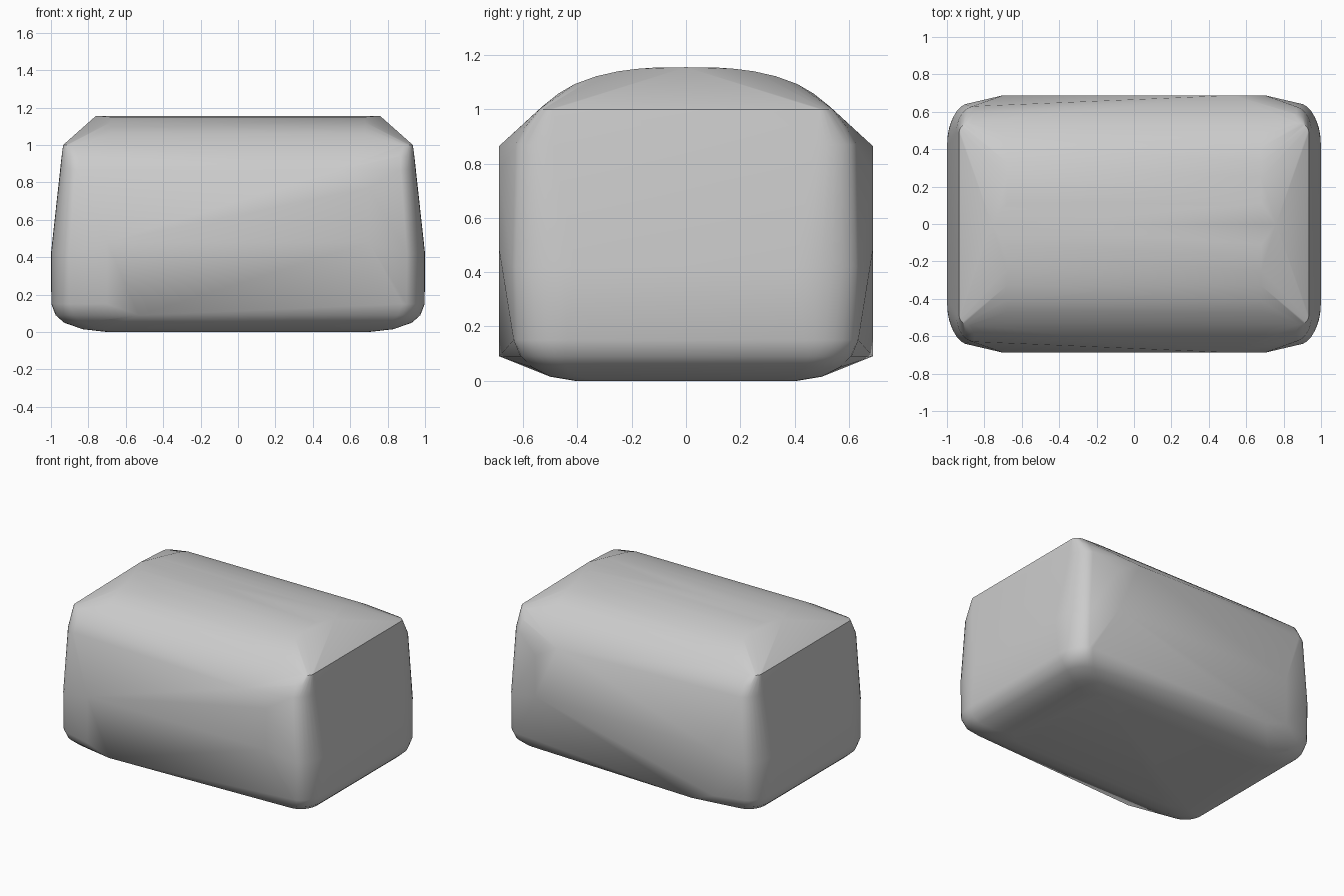
import bpy, bmesh, math

cube = bpy.data.objects.get("Cube")
if cube:
    bpy.data.objects.remove(cube, do_unlink=True)

grey = bpy.data.materials.new("plain grey")
grey.use_nodes = True
colour = (0.6, 0.6, 0.6, 1)
grey.diffuse_color = colour
grey.node_tree.nodes["Principled BSDF"].inputs["Base Color"].default_value = colour

points = []


def mirrored(x, y, z):
    """Add a point in all four quadrants of the plan."""
    for sx in (-1, 1):
        for sy in (-1, 1):
            points.append((sx * x, sy * y, z))


def ring(z, hx, hy, rx, ry, steps=8):
    """Add a rounded rectangle at height z."""
    for i in range(steps + 1):
        a = math.pi / 2 * i / steps
        mirrored(hx - rx + rx * math.cos(a), hy - ry + ry * math.sin(a), z)


# Rounded underside and walls
ring(0.0, 0.70, 0.41, 0.10, 0.08)
ring(0.015, 0.83, 0.50, 0.12, 0.10)
ring(0.05, 0.93, 0.57, 0.12, 0.13)
ring(0.09, 0.975, 0.61, 0.12, 0.16)
ring(0.15, 0.998, 0.635, 0.12, 0.20)
ring(0.42, 1.0, 0.645, 0.12, 0.24)
ring(0.87, 0.95, 0.63, 0.10, 0.14)
ring(0.94, 0.943, 0.59, 0.09, 0.11)
ring(1.0, 0.935, 0.54, 0.06, 0.05)

# Arched roof with a peak at each end
for y, z in ((0.11, 1.154), (0.18, 1.149), (0.25, 1.14), (0.33, 1.122),
             (0.41, 1.093), (0.47, 1.058), (0.53, 1.01)):
    mirrored(0.68, y, z)
mirrored(0.76, 0, 1.155)

# Bulging front and back panels, cut off at two opposite corners
for side in (-1, 1):
    for x, z in ((0.53, 0.865), (0.70, 0.77), (0.70, 0.48),
                 (-0.53, 0.09), (-0.70, 0.15), (-0.70, 0.48)):
        points.append((x, side * 0.688, z))

bm = bmesh.new()
for p in points:
    bm.verts.new(p)
bmesh.ops.remove_doubles(bm, verts=bm.verts, dist=0.001)
hull = bmesh.ops.convex_hull(bm, input=bm.verts)
loose = {g for g in hull["geom_interior"] + hull["geom_unused"]
         if isinstance(g, bmesh.types.BMVert)}
bmesh.ops.delete(bm, geom=list(loose), context="VERTS")
bmesh.ops.recalc_face_normals(bm, faces=bm.faces)
mesh = bpy.data.meshes.new("rounded_block")
bm.to_mesh(mesh)
bm.free()
mesh.materials.append(grey)

block = bpy.data.objects.new("rounded_block", mesh)
bpy.context.collection.objects.link(block)
bpy.context.view_layer.objects.active = block
block.select_set(True)
bpy.ops.object.shade_smooth_by_angle(angle=math.radians(35))
